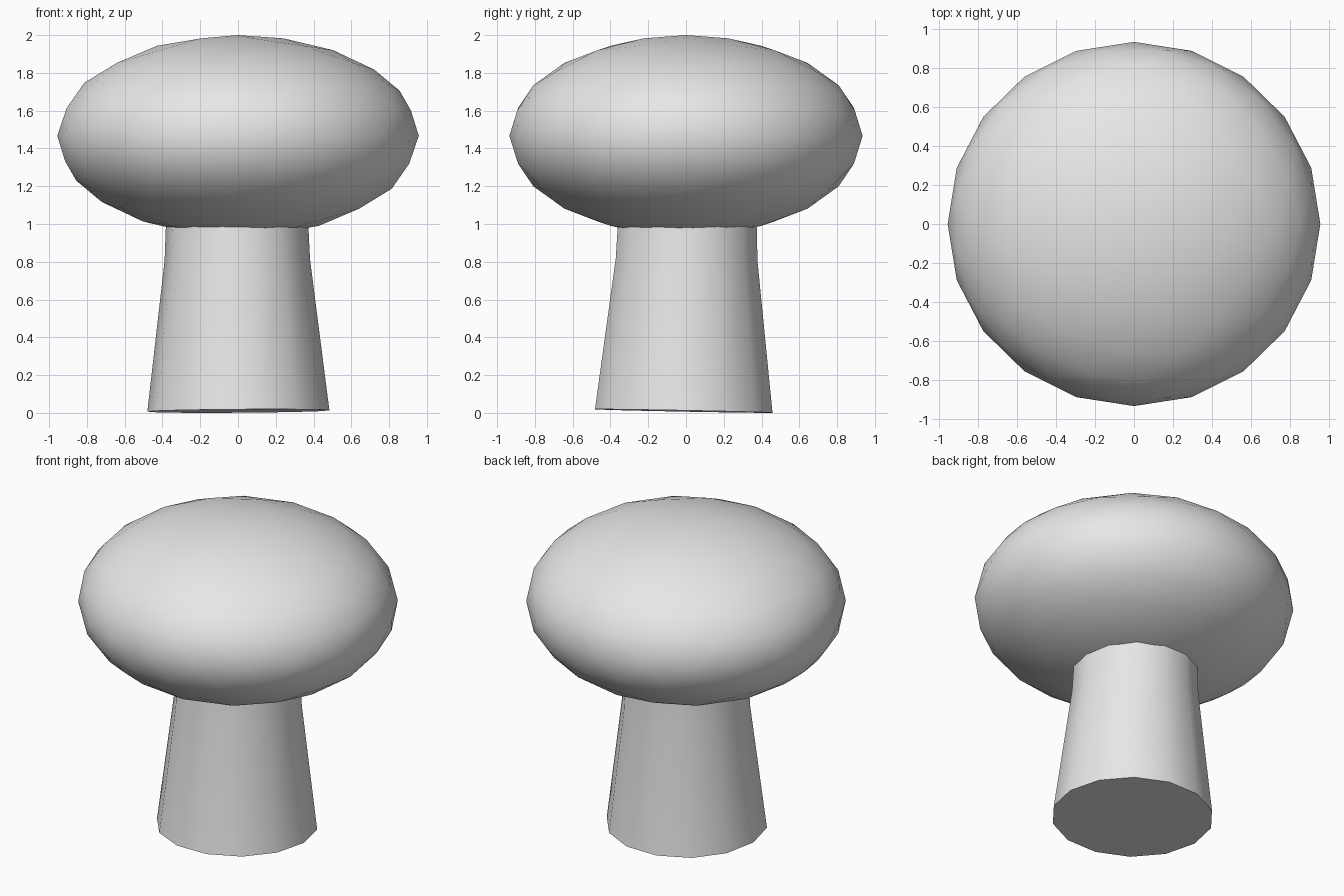
import bpy
import bmesh
from math import cos, sin, pi, radians

old = bpy.data.objects.get("Cube")
if old:
    bpy.data.objects.remove(old, do_unlink=True)

grey = bpy.data.materials.new("light_grey")
grey.use_nodes = True
colour = (0.8, 0.8, 0.8, 1)
grey.diffuse_color = colour
grey.node_tree.nodes["Principled BSDF"].inputs["Base Color"].default_value = colour


def finish(name, bm, angle):
    """Turn a bmesh into a smooth-shaded object with sharp corners kept."""
    bmesh.ops.recalc_face_normals(bm, faces=bm.faces)
    mesh = bpy.data.meshes.new(name)
    bm.to_mesh(mesh)
    bm.free()
    mesh.materials.append(grey)
    obj = bpy.data.objects.new(name, mesh)
    bpy.context.collection.objects.link(obj)
    bpy.ops.object.select_all(action="DESELECT")
    obj.select_set(True)
    bpy.context.view_layer.objects.active = obj
    bpy.ops.object.shade_smooth_by_angle(angle=radians(angle))
    return obj


# Cap: flattened icosphere
bm = bmesh.new()
bmesh.ops.create_icosphere(bm, subdivisions=3, radius=1)
bmesh.ops.scale(bm, vec=(0.957, 0.935, 0.533), verts=bm.verts)
cap = finish("cap", bm, 60)
cap.location.z = 1.467

# Stem: tapered 14-sided column, leaning slightly, its top hidden in the cap
SIDES = 14
bm = bmesh.new()
rings = []
for radius, z in ((0.482, 0), (0.385, 0.8), (0.372, 1.1)):
    rings.append([bm.verts.new((radius * cos(2 * pi * i / SIDES),
                                radius * sin(2 * pi * i / SIDES), z))
                  for i in range(SIDES)])
for low, high in zip(rings, rings[1:]):
    for i in range(SIDES):
        j = (i + 1) % SIDES
        bm.faces.new((low[i], low[j], high[j], high[i]))
bm.faces.new(rings[0][::-1])
bm.faces.new(rings[-1])
stem = finish("stem", bm, 40)
stem.rotation_euler = (radians(-1.1), radians(-0.4), 0)
stem.location = (0.002, -0.012, 0.01)
